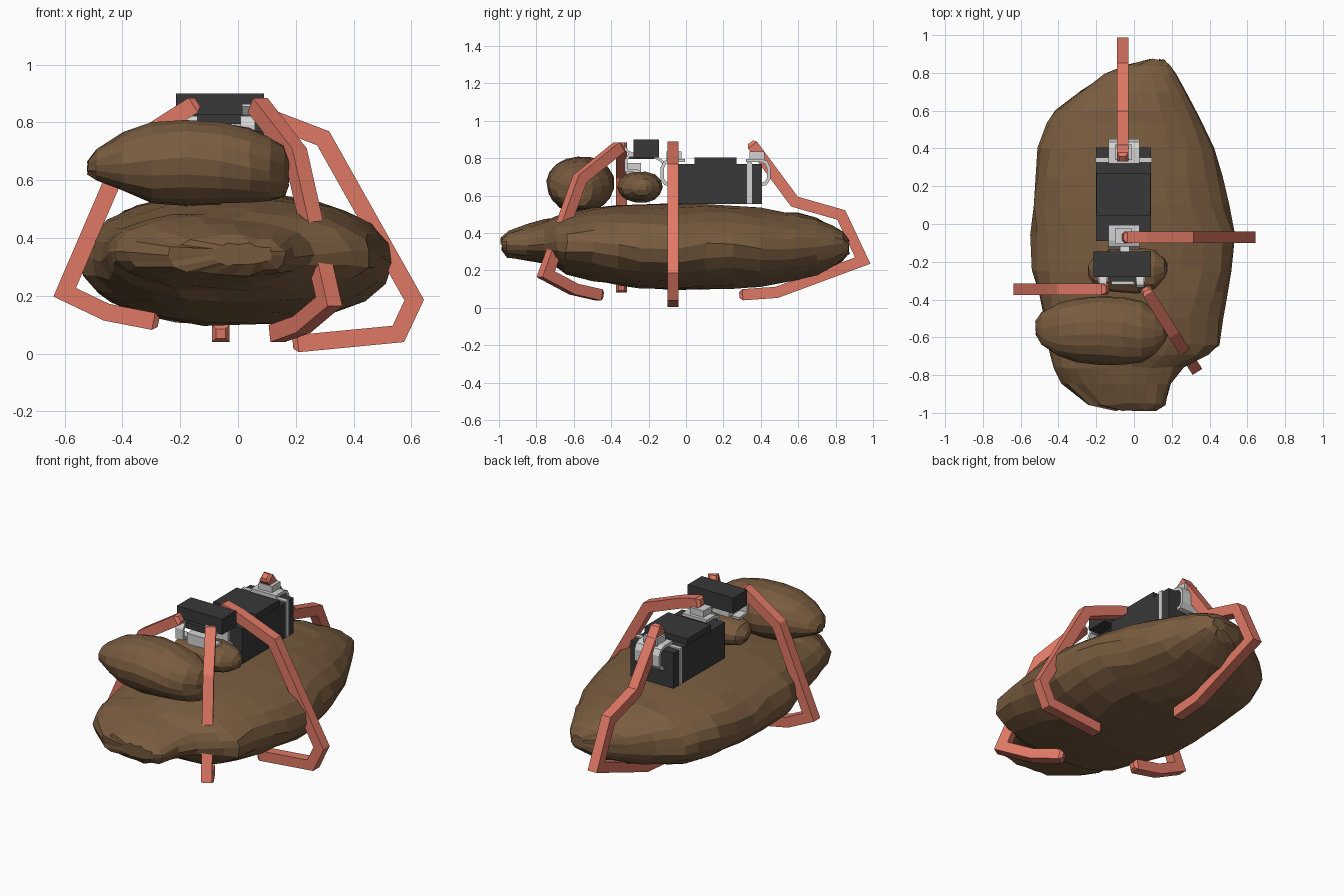
import bpy, bmesh, math, random
from mathutils import Vector

random.seed(4)

def material(name, rgb):
    m = bpy.data.materials.new(name)
    m.diffuse_color = (*rgb, 1)
    return m

BROWN = material("earth_brown", (0.19, 0.107, 0.05))
CORAL = material("coral_red", (0.74, 0.19, 0.13))
DARK = material("charcoal", (0.04, 0.04, 0.04))
SILVER = material("silver_grey", (0.65, 0.65, 0.65))

def finish(bm, name, mat):
    bmesh.ops.recalc_face_normals(bm, faces=bm.faces)
    me = bpy.data.meshes.new(name)
    bm.to_mesh(me)
    bm.free()
    ob = bpy.data.objects.new(name, me)
    me.materials.append(mat)
    bpy.context.collection.objects.link(ob)
    return ob

def skin(rings, name, mat):
    """Bridge a list of closed rings and cap both ends."""
    bm = bmesh.new()
    vs = [[bm.verts.new(p) for p in r] for r in rings]
    n = len(vs[0])
    for a, b in zip(vs, vs[1:]):
        for i in range(n):
            bm.faces.new((a[i], a[(i + 1) % n], b[(i + 1) % n], b[i]))
    bm.faces.new(vs[0])
    bm.faces.new(vs[-1])
    return finish(bm, name, mat)

def rock(name, axis, stations, seg=22, jitter=0.007, power=0.93):
    """Loft of rough ovals: (along, side min, side max, z min, z max)."""
    rings = []
    for s, a0, a1, z0, z1 in stations:
        ring = []
        for i in range(seg):
            t = 2 * math.pi * (i + 0.3 * math.sin(s * 9)) / seg
            c, d = math.cos(t), math.sin(t)
            a = (a0 + a1) / 2 + (a1 - a0) / 2 * math.copysign(abs(c) ** power, c)
            z = (z0 + z1) / 2 + (z1 - z0) / 2 * math.copysign(abs(d) ** power, d)
            j = [random.uniform(-jitter, jitter) for _ in range(3)]
            p = (a, s, z) if axis == 'y' else (s, a, z)
            ring.append(Vector(p) + Vector(j))
        rings.append(ring)
    return skin(rings, name, BROWN)

def beam(name, pts, normal, width, thick, mat, tip=0.0):
    """Mitred flat bar along a planar path; tip tapers both ends."""
    pts = [Vector(p) for p in pts]
    nrm = Vector(normal).normalized()
    scale = [1] * len(pts)
    if tip:
        d0, d1 = (pts[1] - pts[0]).normalized(), (pts[-2] - pts[-1]).normalized()
        pts = [pts[0], pts[0] + d0 * tip] + pts[1:-1] + [pts[-1] + d1 * tip, pts[-1]]
        scale = [0.55] + [1] * (len(pts) - 2) + [0.55]
    rings = []
    for i, p in enumerate(pts):
        a = (p - pts[max(i - 1, 0)]).normalized()
        b = (pts[min(i + 1, len(pts) - 1)] - p).normalized()
        t = (a + b).normalized()
        up = nrm.cross(t)
        seg = b if b.length else a
        h = thick / 2 / max(t.dot(seg), 0.55) * scale[i]
        w = width / 2 * scale[i]
        rings.append([p + nrm * (u * w) + up * (v * h)
                      for u, v in ((-1, -1), (1, -1), (1, 1), (-1, 1))])
    return skin(rings, name, mat)

def box(name, x0, x1, y0, y1, z0, z1, mat):
    return skin([[(x0, y0, z), (x1, y0, z), (x1, y1, z), (x0, y1, z)]
                 for z in (z0, z1)], name, mat)

# Rocks
rock("large_rock", 'y', [
    (-0.985, -0.10, 0.12, 0.31, 0.38), (-0.955, -0.24, 0.17, 0.27, 0.41),
    (-0.85, -0.38, 0.20, 0.25, 0.445), (-0.76, -0.43, 0.26, 0.235, 0.47),
    (-0.69, -0.45, 0.39, 0.215, 0.49), (-0.64, -0.46, 0.46, 0.18, 0.50),
    (-0.5, -0.48, 0.475, 0.145, 0.53), (-0.36, -0.51, 0.50, 0.12, 0.55),
    (-0.25, -0.545, 0.515, 0.105, 0.555), (-0.06, -0.545, 0.54, 0.095, 0.555),
    (0.1, -0.535, 0.50, 0.092, 0.555), (0.25, -0.525, 0.465, 0.1, 0.55),
    (0.4, -0.515, 0.42, 0.115, 0.535), (0.53, -0.465, 0.365, 0.14, 0.515),
    (0.6, -0.42, 0.33, 0.155, 0.505), (0.7, -0.29, 0.28, 0.18, 0.48),
    (0.79, -0.16, 0.22, 0.22, 0.44), (0.84, -0.05, 0.19, 0.25, 0.41),
    (0.87, 0.07, 0.16, 0.29, 0.36)])
rock("middle_rock", 'x', [
    (-0.52, -0.585, -0.515, 0.62, 0.67), (-0.49, -0.64, -0.47, 0.60, 0.71),
    (-0.4, -0.695, -0.42, 0.565, 0.765), (-0.3, -0.73, -0.395, 0.52, 0.80),
    (-0.18, -0.745, -0.385, 0.51, 0.81), (-0.06, -0.745, -0.39, 0.515, 0.80),
    (0.04, -0.73, -0.41, 0.525, 0.78), (0.11, -0.69, -0.45, 0.53, 0.75),
    (0.16, -0.63, -0.50, 0.54, 0.72), (0.175, -0.59, -0.54, 0.58, 0.68)],
    18, 0.004)
rock("small_rock", 'x', [
    (-0.24, -0.27, -0.22, 0.62, 0.66), (-0.21, -0.33, -0.17, 0.58, 0.70),
    (-0.12, -0.36, -0.135, 0.565, 0.725), (0.02, -0.365, -0.125, 0.56, 0.73),
    (0.11, -0.34, -0.14, 0.575, 0.715), (0.16, -0.29, -0.18, 0.60, 0.69),
    (0.175, -0.25, -0.21, 0.63, 0.66)], 14, 0.004)

# Gripping legs
def leg(name, pts, normal):
    beam(name, pts, normal, 0.06, 0.06, CORAL, 0.018)

leg("right_leg", [(x, -0.07, z) for x, z in (
    (-0.06, 0.865), (0.06, 0.835), (0.295, 0.745), (0.61, 0.185), (0.555, 0.068),
    (0.19, 0.033))], (0, 1, 0))
leg("back_leg", [(-0.06, y, z) for y, z in (
    (0.345, 0.885), (0.58, 0.568), (0.83, 0.497), (0.945, 0.253), (0.485, 0.083),
    (0.285, 0.069))], (1, 0, 0))
leg("left_leg", [(x, -0.345, z) for x, z in (
    (-0.14, 0.87), (-0.385, 0.712), (-0.6, 0.212), (-0.455, 0.143),
    (-0.275, 0.108))], (0, 1, 0))
leg("front_leg", [(0.06, -0.345, 0.87), (0.2, -0.568, 0.69), (0.315, -0.75, 0.18),
                  (0.22, -0.6, 0.1), (0.125, -0.45, 0.066)], (0.846, 0.534, 0))

# Main motor housing with raised lid and end plate
box("motor_body", -0.2, 0.09, -0.09, 0.405, 0.555, 0.77, DARK)
box("motor_lid", -0.198, 0.088, 0.045, 0.27, 0.765, 0.805, DARK)
box("motor_end_plate", -0.205, 0.095, 0.325, 0.352, 0.558, 0.778, SILVER)

# Curved brackets at both motor ends
for name, y, s in (("back_bracket", 0.40, 1), ("front_bracket", -0.085, -1)):
    beam(name, [(-0.053, y + s * d, z) for d, z in (
        (-0.08, 0.788), (0.0, 0.788), (0.028, 0.778), (0.042, 0.75),
        (0.042, 0.69), (0.025, 0.665), (0.0, 0.66))], (1, 0, 0), 0.165, 0.018, SILVER)
    y0, y1 = sorted((y - s * 0.06, y + s * 0.02))
    box(name + "_hub", -0.1, -0.01, y0, y1, 0.78, 0.835, SILVER)

# Small upper motor with arms holding the front legs
box("upper_motor", -0.215, 0.09, -0.28, -0.145, 0.805, 0.9, DARK)
box("upper_motor_foot", -0.14, 0.01, -0.305, -0.17, 0.795, 0.83, DARK)
box("cross_plate", -0.12, 0.0, -0.32, -0.24, 0.71, 0.775, SILVER)
for name, x in (("left_arm", -0.165), ("right_arm", 0.033)):
    beam(name, [(x, y, z) for y, z in (
        (-0.27, 0.815), (-0.305, 0.815), (-0.32, 0.79), (-0.32, 0.735),
        (-0.24, 0.73))], (1, 0, 0), 0.05, 0.015, SILVER)
    beam(name + "_link", [(x, y, z) for y, z in (
        (-0.33, 0.86), (-0.31, 0.835), (-0.28, 0.82))], (1, 0, 0), 0.04, 0.015, SILVER)
beam("rear_link", [(-0.05, -0.18, 0.805), (-0.13, 0.0, 0.0)] and
     [(-0.05, -0.19, 0.81), (-0.05, -0.15, 0.80), (-0.05, -0.12, 0.775)],
     (1, 0, 0), 0.05, 0.015, SILVER)
